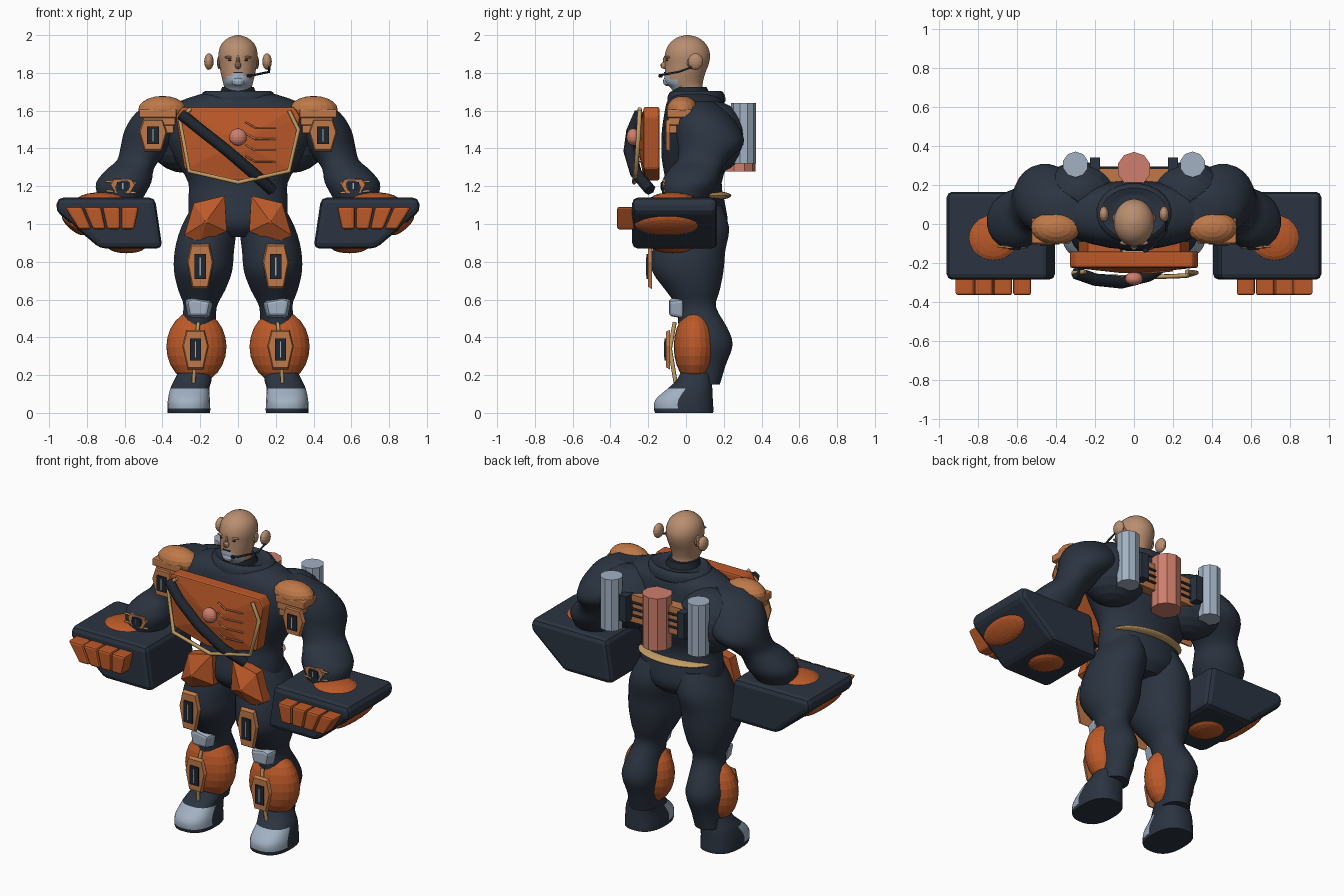
import bpy, bmesh, math

cube = bpy.data.objects.get("Cube")
if cube:
    bpy.data.objects.remove(cube, do_unlink=True)


def material(name, r, g, b):
    m = bpy.data.materials.new(name)
    m.use_nodes = True
    m.diffuse_color = (r, g, b, 1)
    m.node_tree.nodes["Principled BSDF"].inputs["Base Color"].default_value = (r, g, b, 1)
    return m


NAVY = material("navy suit", .024, .034, .052)
BLACK = material("dark strap", .014, .019, .028)
ORANGE = material("burnt orange", .5, .1, .022)
TAN = material("tan orange", .52, .19, .065)
SKIN = material("skin", .48, .27, .16)
STEEL = material("pale steel", .36, .44, .54)
PINK = material("coral", .62, .21, .15)
GOLD = material("gold", .55, .34, .13)


def finish(name, bm, mat, bevel=0, smooth=False):
    bmesh.ops.recalc_face_normals(bm, faces=bm.faces[:])
    me = bpy.data.meshes.new(name)
    bm.to_mesh(me)
    bm.free()
    ob = bpy.data.objects.new(name, me)
    bpy.context.collection.objects.link(ob)
    me.materials.append(mat)
    if bevel:
        mod = ob.modifiers.new("bevel", 'BEVEL')
        mod.width, mod.segments = bevel, 2
    if smooth:
        bpy.ops.object.select_all(action='DESELECT')
        ob.select_set(True)
        bpy.context.view_layer.objects.active = ob
        bpy.ops.object.shade_smooth_by_angle(angle=math.radians(35))
    return ob


def spline(a, b, c, d, t):
    return tuple(.5 * (2*q + (r-p)*t + (2*p-5*q+4*r-s)*t*t + (3*q-p-3*r+s)*t**3)
                 for p, q, r, s in zip(a, b, c, d))


def loft(name, st, mat, s=1, n=24, steps=3, power=2.0):
    """Stack of rounded rings; each station is z, centre x, centre y, radius x, radius y."""
    rows = []
    for i in range(len(st) - 1):
        four = (st[max(i-1, 0)], st[i], st[i+1], st[min(i+2, len(st)-1)])
        rows += [spline(*four, k / steps) for k in range(steps)]
    rows.append(st[-1])
    bm, rings = bmesh.new(), []
    for z, cx, cy, rx, ry in rows:
        ring = []
        for k in range(n):
            a = math.tau * (k + .5) / n
            c, d = math.cos(a), math.sin(a)
            x = math.copysign(abs(c) ** (2 / power), c) * rx
            y = math.copysign(abs(d) ** (2 / power), d) * ry
            ring.append(bm.verts.new((s * (cx + x), cy + y, z)))
        rings.append(ring)
    for r0, r1 in zip(rings, rings[1:]):
        for k in range(n):
            bm.faces.new((r0[k], r0[(k+1) % n], r1[(k+1) % n], r1[k]))
    bm.faces.new(rings[0])
    bm.faces.new(rings[-1])
    return finish(name, bm, mat, smooth=True)


def prism(name, pts, back, front, mat, s=1, taper=1, bevel=0):
    """Front-view outline extruded along y, with a tapered front."""
    mx = sum(p[0] for p in pts) / len(pts)
    mz = sum(p[1] for p in pts) / len(pts)
    bm = bmesh.new()
    a = [bm.verts.new((s*x, back, z)) for x, z in pts]
    b = [bm.verts.new((s*(mx+(x-mx)*taper), front, mz+(z-mz)*taper)) for x, z in pts]
    bm.faces.new(a)
    bm.faces.new(b)
    for i in range(len(pts)):
        j = (i + 1) % len(pts)
        bm.faces.new((a[i], a[j], b[j], b[i]))
    return finish(name, bm, mat, bevel)


def ball(name, loc, size, mat, s=1, rot=0, seg=20):
    bpy.ops.mesh.primitive_uv_sphere_add(segments=seg, ring_count=seg // 2, radius=1,
                                         location=(s*loc[0], loc[1], loc[2]), rotation=(0, s*rot, 0))
    ob = bpy.context.object
    ob.name, ob.scale = name, size
    ob.data.materials.append(mat)
    return ob


def can(name, loc, r, h, mat):
    bpy.ops.mesh.primitive_cylinder_add(vertices=10, radius=r, depth=h, location=loc)
    bpy.context.object.name = name
    bpy.context.object.data.materials.append(mat)


def tube(name, pts, r, mat, s=1):
    cu = bpy.data.curves.new(name, 'CURVE')
    cu.dimensions, cu.bevel_depth, cu.bevel_resolution = '3D', r, 1
    cu.use_fill_caps = True
    sp = cu.splines.new('POLY')
    sp.points.add(len(pts) - 1)
    for p, (x, y, z) in zip(sp.points, pts):
        p.co = (s*x, y, z, 1)
    cu.materials.append(mat)
    bpy.context.collection.objects.link(bpy.data.objects.new(name, cu))


def rect(x, z, w, h):
    return [(x-w/2, z-h/2), (x+w/2, z-h/2), (x+w/2, z+h/2), (x-w/2, z+h/2)]


def paint(ob, mat, rule):
    ob.data.materials.append(mat)
    for f in ob.data.polygons:
        if rule(f.center, f.normal):
            f.material_index = 1


def panel(name, x, y, z, w, h, s):
    """Six-sided tan guard with a dark insert and a bright pin."""
    hexa = [(x-w*.3, z-h/2), (x+w*.3, z-h/2), (x+w/2, z+h*.1), (x+w*.35, z+h/2),
            (x-w*.35, z+h/2), (x-w/2, z+h*.1)]
    prism(name, hexa, y + .02, y, TAN, s, .9)
    prism(name + "_insert", rect(x, z, w*.42, h*.55), y + .01, y - .008, BLACK, s)
    prism(name + "_pin", rect(x, z, w*.04, h*.4), y, y - .011, STEEL, s)


# Torso and collar
loft("torso", [(.93, 0, .04, .13, .12), (1.0, 0, .04, .25, .18), (1.12, 0, .04, .265, .165),
               (1.22, 0, .04, .265, .15), (1.35, 0, .05, .34, .18), (1.48, 0, .05, .41, .18),
               (1.59, 0, .05, .4, .165), (1.65, 0, .05, .31, .15), (1.69, 0, .05, .19, .12)], NAVY, n=28)
loft("collar", [(1.635, 0, .055, .17, .135), (1.65, 0, .055, .195, .155), (1.685, 0, .055, .195, .15),
                (1.705, 0, .055, .17, .13), (1.69, 0, .05, .11, .1)], NAVY, steps=2)
loft("neck_seal", [(1.67, 0, .03, .105, .105), (1.725, 0, .02, .085, .09)], BLACK, steps=1)

# Head, face and headset
head = loft("head", [(1.67, 0, .025, .072, .08), (1.72, 0, .005, .074, .085), (1.75, 0, -.012, .08, .102),
                     (1.8, 0, -.005, .092, .108), (1.85, 0, .005, .1, .117), (1.9, 0, .008, .104, .12),
                     (1.95, 0, .008, .09, .1), (1.985, 0, .008, .052, .06), (2.0, 0, .008, .01, .01)],
            SKIN, n=28)
paint(head, STEEL, lambda c, n: 1.7 < c.z < 1.8 - .4*abs(c.x) and c.y < -.045)
ball("nose", (0, -.112, 1.84), (.018, .024, .02), SKIN, seg=10)
ball("nose_bridge", (0, -.105, 1.865), (.011, .018, .03), SKIN, seg=10)
ball("chin", (0, -.1, 1.755), (.035, .022, .025), STEEL, seg=12)
prism("mouth", rect(0, 1.802, .05, .006), -.09, -.117, BLACK)
for s in (1, -1):
    ball("eye", (.04, -.098, 1.866), (.013, .009, .005), BLACK, s, seg=8)
    ball("brow", (.042, -.095, 1.882), (.032, .015, .008), SKIN, s, seg=10)
    ball("ear", (.1, .03, 1.855), (.012, .025, .035), SKIN, s, seg=10)
    ball("earphone", (.154, .05, 1.86), (.025, .04, .044), SKIN, s, seg=16)
tube("microphone_boom", [(.165, .03, 1.83), (.165, -.04, 1.805), (.09, -.125, 1.79), (.05, -.135, 1.785)], .006, BLACK)
ball("microphone", (.06, -.135, 1.785), (.018, .012, .01), BLACK, seg=10)

# Chest plate, trim, strap and vents
chest = [(-.3, 1.62), (.3, 1.62), (.33, 1.57), (.285, 1.29), (.06, 1.23), (-.06, 1.23), (-.285, 1.29), (-.33, 1.57)]
prism("chest_plate", chest, -.14, -.225, ORANGE, bevel=.012)
prism("chest_facets", [(x*.95, 1.43+(z-1.43)*.95) for x, z in chest], -.224, -.25, ORANGE, taper=.25)
tube("chest_trim", [(-.25, -.245, 1.61), (-.31, -.25, 1.56), (-.26, -.265, 1.28), (0, -.275, 1.22),
                    (.27, -.265, 1.28), (.32, -.25, 1.5), (.27, -.245, 1.6)], .012, GOLD)
tube("strap", [(-.3, -.25, 1.58), (-.2, -.285, 1.5), (-.06, -.3, 1.39), (.08, -.265, 1.27), (.18, -.19, 1.18)], .032, BLACK)
ball("chest_gem", (0, -.28, 1.46), (.046, .035, .046), PINK)
for z in (1.54, 1.48, 1.42, 1.36):
    tube("vent", [(.04, -.252, z), (.09, -.25, z-.03), (.2, -.238, z-.03)], .005, TAN)

# Back plate, tanks and belt
prism("back_plate", rect(0, 1.46, .42, .17), .285, .2, TAN)
for z in (1.42, 1.46, 1.5):
    tube("back_cable", [(-.2, .288, z), (.2, .288, z)], .007, BLACK)
can("center_tank", (0, .282, 1.44), .087, .325, PINK)
ball("back_belt", (0, .1, 1.15), (.24, .14, .028), GOLD, seg=28)

for s in (1, -1):
    ball("shoulder_blade", (.28, .15, 1.46), (.2, .17, .19), NAVY, s, seg=24)
    can("side_tank", (s*.3, .305, 1.48), .066, .32, STEEL)
    prism("tank_bracket", rect(.2, 1.47, .05, .16), .2, .34, NAVY, s)

    # Arm
    loft("arm", [(1.65, .35, .06, .08, .08), (1.59, .39, .08, .15, .14), (1.5, .43, .115, .17, .175),
                 (1.42, .47, .13, .15, .175), (1.34, .525, .09, .115, .135), (1.29, .57, .05, .125, .14),
                 (1.22, .605, .02, .147, .15), (1.15, .62, 0, .125, .125), (1.09, .63, -.01, .1, .1)], NAVY, s)
    ball("shoulder_pad", (.4, -.018, 1.605), (.128, .085, .073), TAN, s)
    for i in range(3):
        prism("shoulder_flap", rect(.425 - .008*i, 1.585 - .042*i, .2 - .03*i, .045), .03, -.1 + .006*i, TAN, s, bevel=.008)
    panel("upper_arm_guard", .45, -.105, 1.47, .15, .17, s)
    panel("wrist_guard", .61, -.125, 1.2, .14, .08, s)
    for z in (1.165, 1.215):
        tube("wrist_bar", [(.54, -.115, z), (.7, -.115, z + .01)], .006, GOLD, s)

    # Gauntlet
    prism("gauntlet", [(.44, 1.14), (.955, 1.14), (.965, 1.07), (.73, .87), (.4, .87)], .165, -.285, NAVY, s, bevel=.03)
    ball("gauntlet_top_dome", (.72, -.07, 1.13), (.13, .12, .038), ORANGE, s)
    ball("gauntlet_base_dome", (.59, -.07, .88), (.1, .11, .035), ORANGE, s)
    ball("gauntlet_side_dome", (.87, -.1, .995), (.078, .17, .028), ORANGE, s, rot=2.44)
    for i in range(4):
        x, low = .525 + .1*i, .55 + .075*i
        prism("knuckle", [(x, 1.09), (x+.094, 1.09), (low+.068, .972), (low, .972)], -.27, -.365, ORANGE, s, bevel=.012)

    # Leg
    loft("leg", [(1.1, .13, .04, .11, .15), (.98, .155, .04, .148, .19), (.86, .178, .015, .158, .195),
                 (.75, .185, .01, .155, .19), (.65, .192, .035, .125, .145), (.56, .2, .055, .088, .105),
                 (.45, .215, .09, .1, .13), (.36, .22, .12, .108, .128), (.25, .22, .11, .085, .1),
                 (.15, .225, .095, .08, .085)], NAVY, s)
    ball("calf_shell", (.22, .047, .35), (.159, .112, .192), ORANGE, s, seg=24)
    hip = [(.235, 1.11), (.07, 1.15), (.06, .96), (.2, .9), (.285, .94)]
    prism("hip_guard", hip, -.09, -.155, ORANGE, s)
    prism("hip_facets", hip, -.154, -.215, ORANGE, s, .08)
    panel("thigh_guard", .2, -.2, .775, .14, .24, s)
    prism("knee_cap", [(.285, .6), (.24, .615), (.13, .595), (.15, .5), (.265, .5)], -.015, -.09, STEEL, s, .78, .015)
    tube("shin_rod", [(.21, -.06, .48), (.225, -.085, .34), (.235, -.055, .16)], .011, GOLD, s)
    panel("shin_guard", .225, -.105, .335, .14, .21, s)

    # Boot
    boot = loft("boot", [(0, .26, -.01, .113, .155), (.022, .26, -.012, .114, .158), (.07, .26, -.01, .112, .153),
                         (.13, .255, .022, .104, .118), (.17, .24, .042, .1, .095), (.21, .232, .055, .088, .085)],
                NAVY, s, power=2.5)
    paint(boot, STEEL, lambda c, n: .02 < c.z < .135 and c.y < -.065 + .5*c.z)
